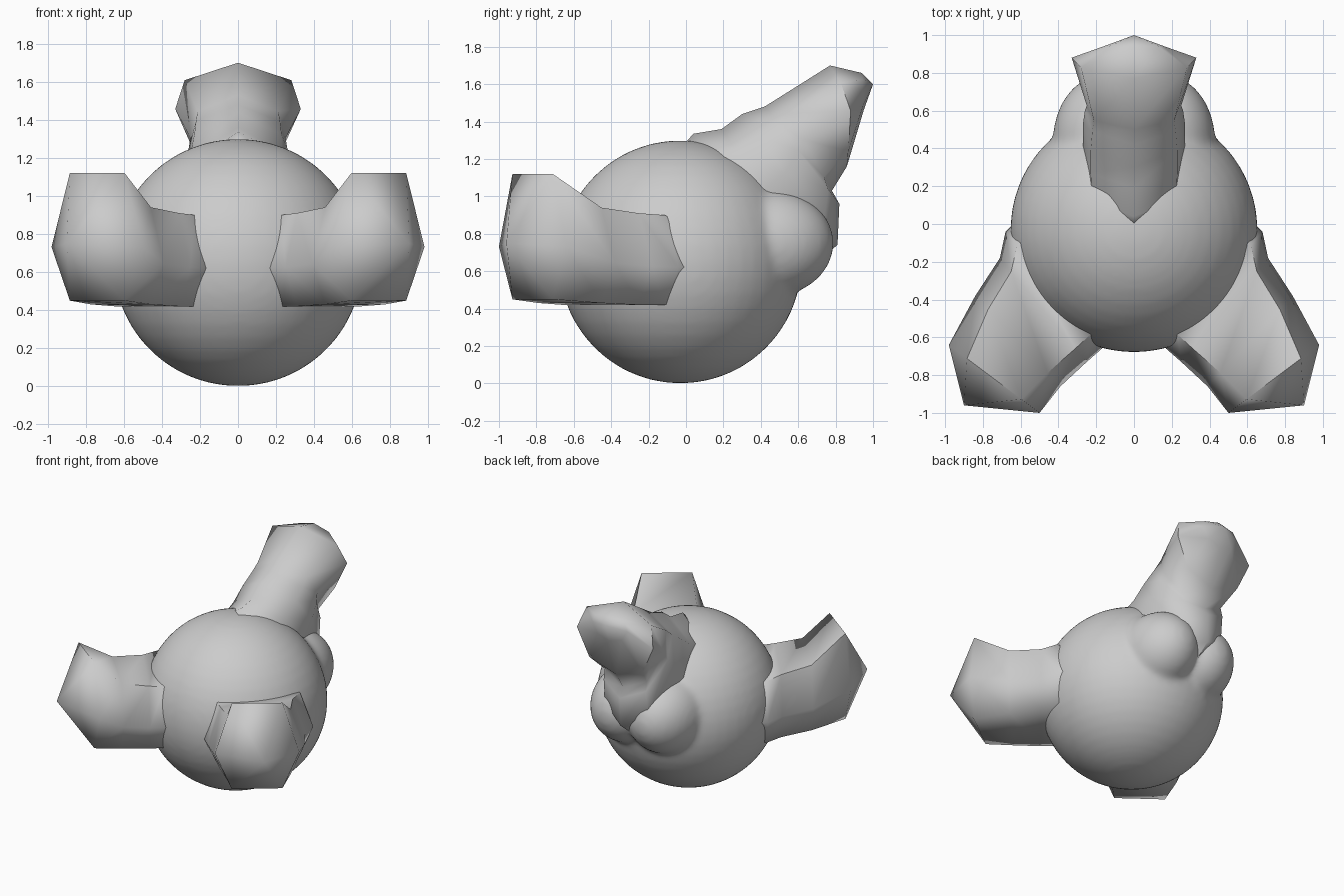
import bpy, bmesh
from mathutils import Vector

if "Cube" in bpy.data.objects:
    bpy.data.objects.remove(bpy.data.objects["Cube"])


def finish(bm, name, angle=1.2):
    bmesh.ops.recalc_face_normals(bm, faces=bm.faces)
    mesh = bpy.data.meshes.new(name)
    bm.to_mesh(mesh)
    bm.free()
    ob = bpy.data.objects.new(name, mesh)
    bpy.context.collection.objects.link(ob)
    bpy.ops.object.select_all(action='DESELECT')
    bpy.context.view_layer.objects.active = ob
    ob.select_set(True)
    bpy.ops.object.shade_smooth_by_angle(angle=angle)
    return ob


def add_ball(bm, centre, radii, seg=48):
    new = bmesh.ops.create_uvsphere(bm, u_segments=seg, v_segments=seg // 2, radius=1)
    for v in new["verts"]:
        v.co = Vector([c + r * p for c, r, p in zip(centre, radii, v.co)])


def loft(name, rings, tip):
    # skin a list of rings, fan the outer end to a tip
    bm = bmesh.new()
    loops = [[bm.verts.new(p) for p in ring] for ring in rings]
    n = len(loops[0])
    for a, b in zip(loops, loops[1:]):
        for i in range(n):
            j = (i + 1) % n
            bm.faces.new((a[i], a[j], b[j], b[i]))
    bm.faces.new(loops[0])
    t = bm.verts.new(tip)
    for i in range(n):
        bm.faces.new((loops[-1][i], loops[-1][(i + 1) % n], t))
    return finish(bm, name)


def arm_ring(s, outer, inner, top, bottom, inset):
    # hexagonal section with flat top and bottom
    o, i = Vector((*outer, 0)), Vector((*inner, 0))
    mid = bottom + (top - bottom) * 0.42
    pts = [(0, mid), (inset, top), (1 - inset, top),
           (1, mid), (1 - inset, bottom), (inset, bottom)]
    out = []
    for f, z in pts:
        p = o.lerp(i, f)
        out.append((s * p.x, p.y, z))
    return out


def tail_ring(top, bottom, w, bow=0.0):
    # eight-sided section tilted in the side plane
    a, b = Vector((0, *top)), Vector((0, *bottom))
    half = [(0, 0, 0), (0.85, 0.17, 0.6), (1, 0.45, 1), (0.7, 0.85, 0.3)]
    right = [a.lerp(b, f) + Vector((x * w, k * bow, 0)) for x, f, k in half]
    left = [Vector((-p.x, p.y, p.z)) for p in reversed(right[1:])]
    return right + [b] + left


# round body with two soft shoulder lumps blended in at the back
bm = bmesh.new()
add_ball(bm, (0, -0.03, 0.65), (0.655, 0.65, 0.65))
for s in (1, -1):
    add_ball(bm, (s * 0.16, 0.44, 0.75), (0.27, 0.35, 0.29))
body = finish(bm, "body", 1.5)
rem = body.modifiers.new("blend", 'REMESH')
rem.mode = 'VOXEL'
rem.voxel_size = 0.02
rem.use_smooth_shade = True
soft = body.modifiers.new("soften", 'SMOOTH')
soft.factor = 0.5
soft.iterations = 14

# front arms, mirrored in x
for s, side in ((1, "right"), (-1, "left")):
    rings = [
        arm_ring(s, (0.58, 0.06), (0.08, -0.52), 0.86, 0.45, 0.15),
        arm_ring(s, (0.68, -0.04), (0.17, -0.66), 0.90, 0.42, 0.12),
        arm_ring(s, (0.71, -0.18), (0.25, -0.73), 0.91, 0.42, 0.13),
        arm_ring(s, (0.84, -0.38), (0.39, -0.86), 0.94, 0.43, 0.15),
        arm_ring(s, (0.98, -0.64), (0.50, -1.00), 1.12, 0.45, 0.20),
    ]
    loft(side + "_arm", rings, (s * 0.90, -0.96, 0.75))

# raised tail at the back
loft("tail", [
    tail_ring((-0.02, 1.27), (0.25, 0.35), 0.24),
    tail_ring((0.04, 1.335), (0.55, 0.47), 0.26),
    tail_ring((0.19, 1.36), (0.66, 0.62), 0.27),
    tail_ring((0.30, 1.44), (0.81, 0.74), 0.27),
    tail_ring((0.42, 1.48), (0.82, 0.96), 0.26),
    tail_ring((0.50, 1.53), (0.78, 1.03), 0.25),
    tail_ring((0.77, 1.70), (0.86, 1.16), 0.33, 0.07),
    tail_ring((0.94, 1.66), (0.95, 1.46), 0.15),
], (0, 1.0, 1.60))
